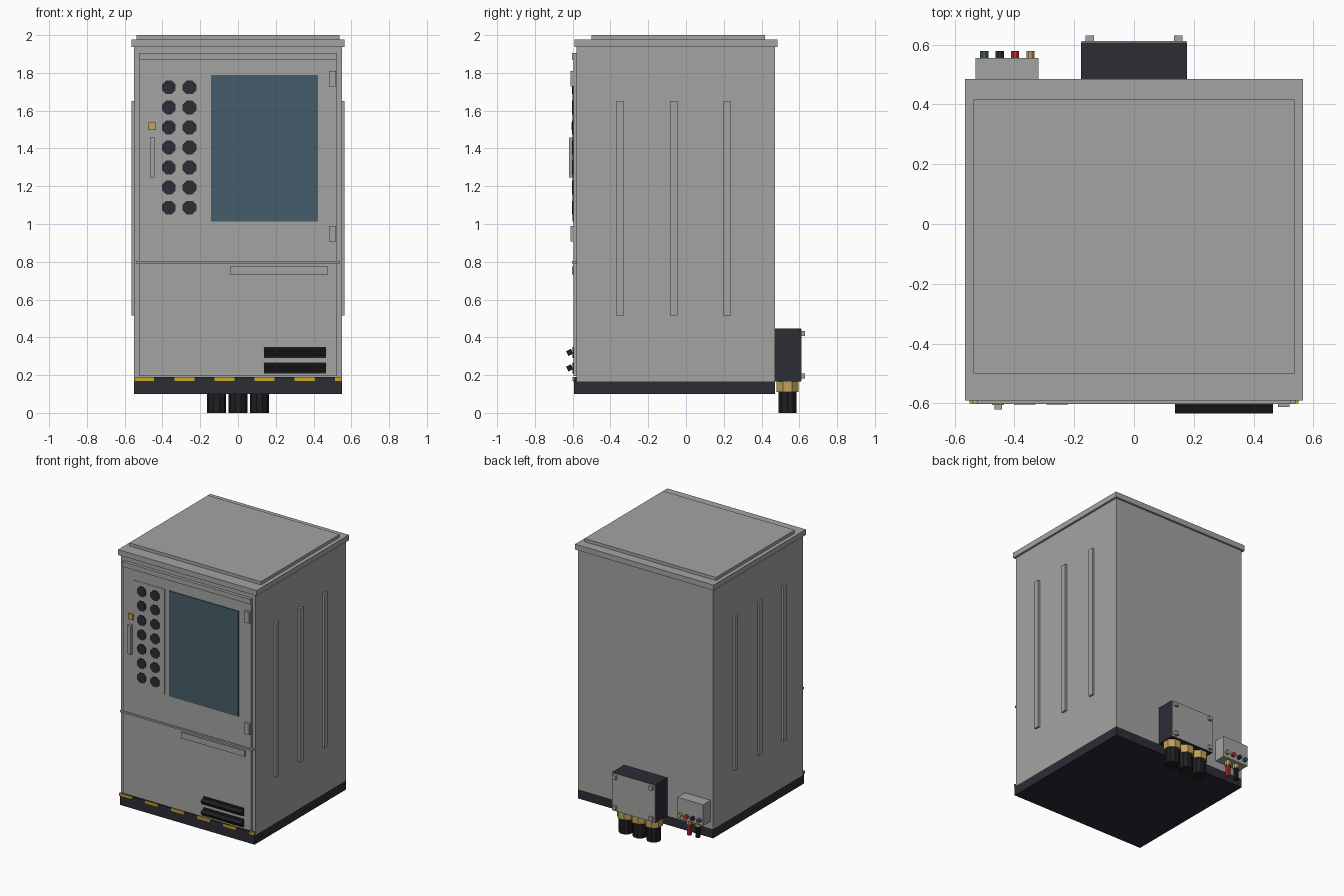
import bpy, bmesh, math
from mathutils import Matrix

cube = bpy.data.objects.get("Cube")
if cube:
    bpy.data.objects.remove(cube, do_unlink=True)


def material(name, r, g, b):
    m = bpy.data.materials.new(name)
    m.use_nodes = True
    m.diffuse_color = (r, g, b, 1)
    m.node_tree.nodes["Principled BSDF"].inputs["Base Color"].default_value = (r, g, b, 1)
    return m


GREY = material("cabinet grey", 0.37, 0.37, 0.365)
DARK = material("charcoal", 0.025, 0.025, 0.036)
BLACK = material("rubber black", 0.014, 0.014, 0.017)
BLUE = material("window blue", 0.062, 0.107, 0.143)
BRASS = material("brass", 0.53, 0.36, 0.1)
YELLOW = material("hazard yellow", 0.6, 0.38, 0.02)
RED = material("red", 0.55, 0.025, 0.03)


def finish(name, bm, mat):
    me = bpy.data.meshes.new(name)
    bm.to_mesh(me)
    bm.free()
    me.materials.append(mat)
    ob = bpy.data.objects.new(name, me)
    bpy.context.collection.objects.link(ob)
    return ob


def box(name, x, y, z, mat, tilt=0):
    """Box from (min, max) ranges, optionally tilted about its own x axis."""
    bm = bmesh.new()
    bmesh.ops.create_cube(bm, size=1)
    size = [r[1] - r[0] for r in (x, y, z)]
    mid = [(r[1] + r[0]) / 2 for r in (x, y, z)]
    bmesh.ops.transform(bm, verts=bm.verts, matrix=Matrix.Translation(mid)
                        @ Matrix.Rotation(tilt, 4, 'X') @ Matrix.Diagonal((*size, 1)))
    return finish(name, bm, mat)


def prism(name, centre, radius, length, sides, mat, axis='Z'):
    """Flat-sided cylinder along z or y."""
    bm = bmesh.new()
    bmesh.ops.create_cone(bm, cap_ends=True, segments=sides, radius1=radius,
                          radius2=radius, depth=length)
    m = Matrix.Rotation(math.pi / sides, 4, 'Z')
    if axis == 'Y':
        m = Matrix.Rotation(math.pi / 2, 4, 'X') @ m
    bmesh.ops.transform(bm, verts=bm.verts, matrix=Matrix.Translation(centre) @ m)
    return finish(name, bm, mat)


# Cabinet shell
box("plinth", (-.55, .55), (-.592, .47), (.1, .167), DARK)
box("cabinet_body", (-.55, .55), (-.58, .47), (.167, 1.937), GREY)
box("roof", (-.565, .565), (-.59, .485), (1.937, 1.977), GREY)
box("roof_cap", (-.537, .537), (-.5, .417), (1.977, 2), GREY)

# Side ribs
for side in (-1, 1):
    for i, y in enumerate((-.348, -.065, .218)):
        box(f"side_rib_{side}_{i}", sorted((side * .545, side * .565)),
            (y - .019, y + .019), (.515, 1.65), GREY)

# Door and its trims
box("door", (-.523, .523), (-.595, -.575), (.195, 1.905), GREY)
box("door_top_trim", (-.523, .523), (-.603, -.59), (1.868, 1.905), GREY)
box("door_ledge", (-.54, .54), (-.603, -.575), (.79, .803), GREY)
box("lower_pull", (-.042, .476), (-.603, -.59), (.732, .775), GREY)
box("door_handle", (-.466, -.442), (-.62, -.59), (1.245, 1.457), GREY)
box("door_lock", (-.475, -.435), (-.606, -.59), (1.497, 1.537), BRASS)
for i, z in enumerate((.948, 1.77)):
    box(f"hinge_{i}", (.482, .52), (-.612, -.59), (z - .041, z + .041), GREY)

# Window and button panel
box("window", (-.143, .423), (-.602, -.594), (1.013, 1.79), BLUE)
box("button_panel", (-.43, -.18), (-.598, -.594), (1.013, 1.79), GREY)
for col, x in enumerate((-.366, -.257)):
    for row in range(7):
        prism(f"button_{col}_{row}", (x, -.599, 1.087 + row * .106), .039, .01, 8, DARK, 'Y')

# Vents with tilted slats
for i, z in enumerate((.238, .32)):
    box(f"vent_{i}", (.138, .465), (-.602, -.594), (z - .029, z + .029), BLACK)
    box(f"vent_slat_{i}", (.138, .465), (-.63, -.602), (z - .014, z + .014), BLACK,
        math.radians(25))

# Hazard strip above the plinth
box("hazard_strip", (-.54, .54), (-.597, -.575), (.167, .19), DARK)
for i in range(6):
    x = -.55 + i * .2126
    box(f"hazard_block_{i}", (x, min(x + .106, .55)), (-.601, -.59), (.17, .19), YELLOW)

# Rear junction box with cable glands
box("junction_box", (-.177, .177), (.465, .608), (.167, .447), DARK)
box("junction_cover", (-.175, .175), (.608, .612), (.169, .445), GREY)
for x in (-.148, .148):
    for z in (.195, .42):
        box(f"cover_screw_{x}_{z}", (x - .014, x + .014), (.61, .63),
            (z - .014, z + .014), GREY)
for i in (-1, 0, 1):
    prism(f"cable_gland_{i}", (i * .113, .537, .139), .062, .058, 8, BRASS)
    prism(f"cable_{i}", (i * .113, .537, .056), .05, .112, 10, BLACK)

# Small rear connector box
box("connector_box", (-.53, -.32), (.465, .556), (.22, .375), GREY)
for i, mat in enumerate((BLUE, DARK, RED, BRASS)):
    prism(f"connector_{i}", (-.501 + i * .0515, .566, .255), .015, .026, 8, mat, 'Y')
for i, (x, mat) in enumerate(((-.46, BLACK), (-.39, RED))):
    prism(f"connector_gland_{i}", (x, .518, .205), .023, .036, 8, BRASS)
    prism(f"connector_cable_{i}", (x, .518, .15), .017, .09, 8, mat)
